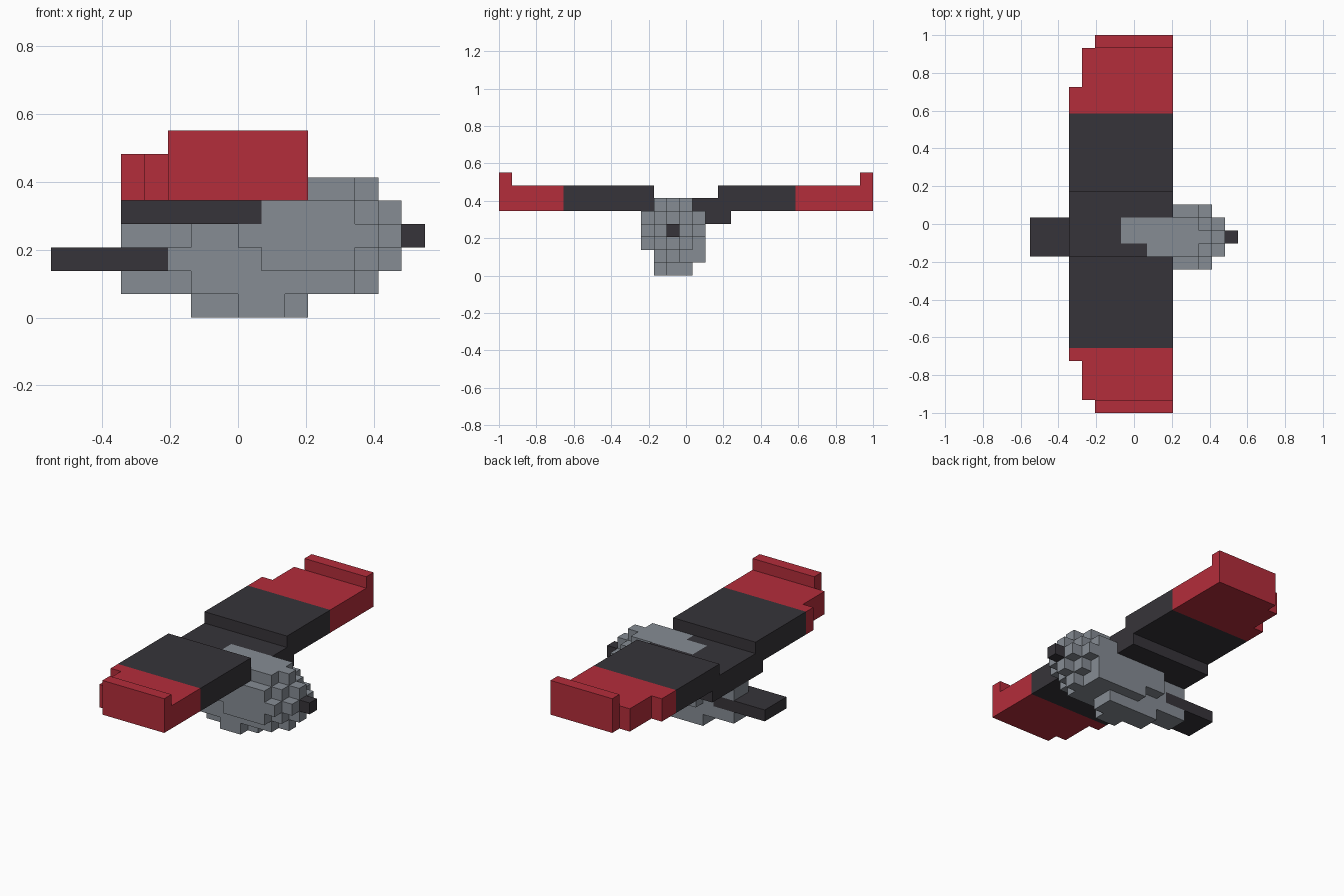
import bpy, bmesh, math
from mathutils import Vector

cube = bpy.data.objects.get("Cube")
if cube:
    bpy.data.objects.remove(cube, do_unlink=True)

U = 2 / 29  # edge length of one block


def material(name, rgb):
    m = bpy.data.materials.new(name)
    m.use_nodes = True
    col = (*rgb, 1)
    m.diffuse_color = col
    bsdf = next(n for n in m.node_tree.nodes if n.type == 'BSDF_PRINCIPLED')
    bsdf.inputs["Base Color"].default_value = col
    bsdf.inputs["Roughness"].default_value = 0.8
    return m


RED = material("red", (0.456, 0.026, 0.043))
DARK = material("charcoal", (0.037, 0.034, 0.041))
GREY = material("steel grey", (0.238, 0.262, 0.296))


def block(x0, x1, y0, y1, z0, z1):
    """Cells of a box: x and z end before x1 and z1, y includes both ends."""
    return {(x, y, z) for x in range(x0, x1) for y in range(y0, y1 + 1)
            for z in range(z0, z1)}


def build(name, cells, mat):
    """Outer skin of a set of unit cells, with flat areas merged."""
    bm = bmesh.new()
    verts = {}
    for c in sorted(cells):
        for axis in range(3):
            for side in (0, 1):
                n = list(c)
                n[axis] += 2 * side - 1
                if tuple(n) in cells:
                    continue
                a, b = (axis + 1) % 3, (axis + 2) % 3
                ring = []
                for da, db in ((0, 0), (1, 0), (1, 1), (0, 1)):
                    p = list(c)
                    p[axis] += side
                    p[a] += da
                    p[b] += db
                    p = tuple(p)
                    if p not in verts:
                        verts[p] = bm.verts.new(
                            Vector((p[0], p[1] - 0.5, p[2])) * U)
                    ring.append(verts[p])
                bm.faces.new(ring if side else ring[::-1])
    bmesh.ops.dissolve_limit(bm, angle_limit=math.radians(1),
                             verts=bm.verts[:], edges=bm.edges[:])
    mesh = bpy.data.meshes.new(name)
    bm.to_mesh(mesh)
    bm.free()
    mesh.materials.append(mat)
    ob = bpy.data.objects.new(name, mesh)
    bpy.context.collection.objects.link(ob)
    return ob


# Tail plate
tail = block(-8, -3, -2, 0, 2, 3)

# Fuselage: rounded middle, narrowing rear, belly
hull = block(1, 5, -3, 1, 2, 5) | block(1, 5, -2, 0, 1, 6)
hull |= block(0, 1, -3, 1, 3, 4) | block(-2, 1, -2, 0, 1, 5)
hull |= block(-3, 1, -2, 0, 2, 3)
hull |= block(-5, -2, -1, 0, 1, 4)
hull |= block(0, 5, 1, 1, 1, 4) | block(-2, 0, 1, 1, 2, 4)
hull |= block(-1, 1, -1, 0, 5, 6)
hull |= block(-2, 3, -1, 0, 0, 1) | block(0, 2, -2, 0, 0, 1)
# Stepped nose: diamond-shaped slices around the axis y = -1, z = 3
for x, r in ((5, 2), (6, 1)):
    hull |= {(x, y, z) for (_, y, z) in block(0, 1, -3, 1, 1, 6)
             if abs(y + 1) + abs(z - 3) <= r}
hull -= tail

build("tail_plate", tail, DARK)
build("fuselage", hull, GREY)
build("nose_tip", block(7, 8, -1, -1, 3, 4), DARK)

# Wing saddle wrapped around the fuselage
saddle = block(-5, 3, -3, 3, 4, 5) | block(-5, 3, -2, 2, 5, 6)
build("wing_saddle", saddle - hull, DARK)

# Wings with red stepped ends and raised tips; s is the side, root the colour change
for name, s, root in (("right", -1, 10), ("left", 1, 9)):
    def span(x0, a, b, top):
        lo, hi = sorted((s * a, s * b))
        return block(x0, 3, lo, hi, 5, top)
    build(name + "_wing", span(-5, 3, root - 1, 7), DARK)
    build(name + "_wing_end",
          span(-5, root, 10, 7) | span(-4, 11, 13, 7) | span(-3, 14, 14, 8), RED)
